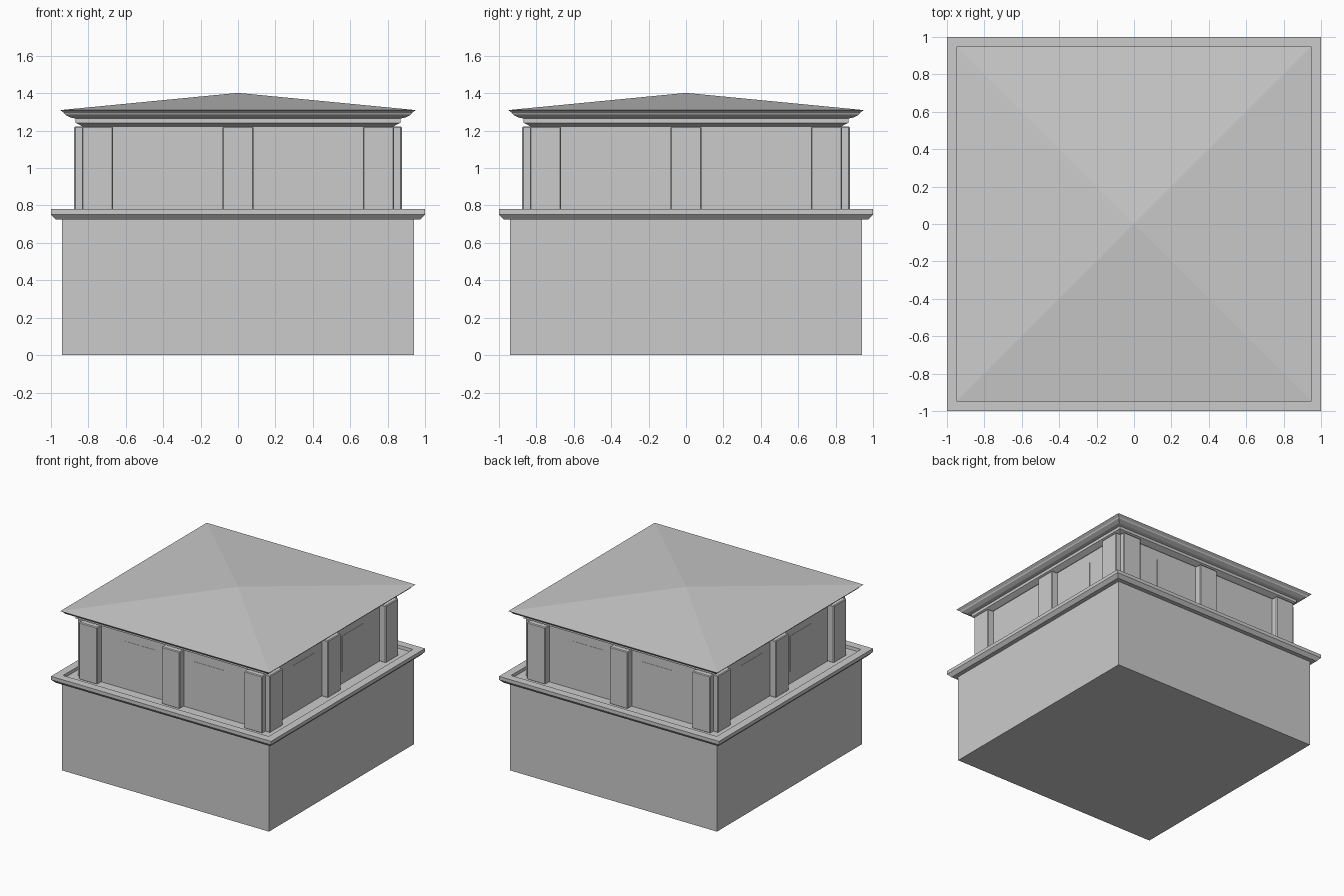
import bpy, bmesh
from math import pi
from mathutils import Matrix

if "Cube" in bpy.data.objects:
    bpy.data.objects.remove(bpy.data.objects["Cube"])


def finish(bm, name):
    bmesh.ops.recalc_face_normals(bm, faces=bm.faces)
    mesh = bpy.data.meshes.new(name)
    bm.to_mesh(mesh)
    bm.free()
    obj = bpy.data.objects.new(name, mesh)
    bpy.context.collection.objects.link(obj)
    return obj


def square_loft(name, profile, closed=False):
    """Sweep a (half width, z) profile around a square plan."""
    bm = bmesh.new()
    rings = []
    for h, z in profile:
        if h == 0:
            rings.append([bm.verts.new((0, 0, z))] * 4)
        else:
            rings.append([bm.verts.new((h * a, h * b, z))
                          for a, b in ((-1, -1), (1, -1), (1, 1), (-1, 1))])
    pairs = list(zip(rings, rings[1:]))
    if closed:
        pairs.append((rings[-1], rings[0]))
    for lo, hi in pairs:
        for i in range(4):
            j = (i + 1) % 4
            quad = [lo[i], lo[j], hi[j], hi[i]]
            bm.faces.new(list(dict.fromkeys(quad)))
    if not closed:
        for ring in (rings[0], rings[-1]):
            if len(set(ring)) == 4:
                bm.faces.new(ring)
    return finish(bm, name)


def box(name, lo, hi, turn=0, bevel=0):
    """Box between two corners, turned about z to one of the four sides."""
    bm = bmesh.new()
    bmesh.ops.create_cube(bm, size=1)
    for v in bm.verts:
        v.co = [(l + h) / 2 + c * (h - l) for l, h, c in zip(lo, hi, v.co)]
    bmesh.ops.rotate(bm, verts=bm.verts, matrix=Matrix.Rotation(turn, 3, 'Z'))
    obj = finish(bm, name)
    if bevel:
        mod = obj.modifiers.new("soft_edges", 'BEVEL')
        mod.width = bevel
        mod.segments = 1
    return obj


# Plain lower block
square_loft("base_block", [(0.94, 0), (0.94, 0.755)])

# Raised rim around the top of the block
square_loft("base_rim", [(0.93, 0.725), (0.975, 0.725), (1.0, 0.752),
                         (1.0, 0.78), (0.935, 0.78)], closed=True)

# Recessed upper storey
square_loft("upper_wall", [(0.82, 0.75), (0.82, 1.23)])

# Pillars and window panels on all four sides
for side in range(4):
    turn = side * pi / 2
    for x in (-0.751, 0, 0.751):
        box("pillar", (x - 0.083, -0.876, 0.752), (x + 0.083, -0.80, 1.222),
            turn, 0.006)
    for x in (-0.32, 0.32):
        box("window_panel", (x - 0.14, -0.822, 0.857), (x + 0.14, -0.80, 1.147),
            turn)

# Stepped eaves and shallow pyramid roof
square_loft("roof", [(0.83, 1.222), (0.868, 1.242), (0.868, 1.265),
                     (0.895, 1.27), (0.925, 1.286), (0.93, 1.295),
                     (0.95, 1.31), (0, 1.402)])
